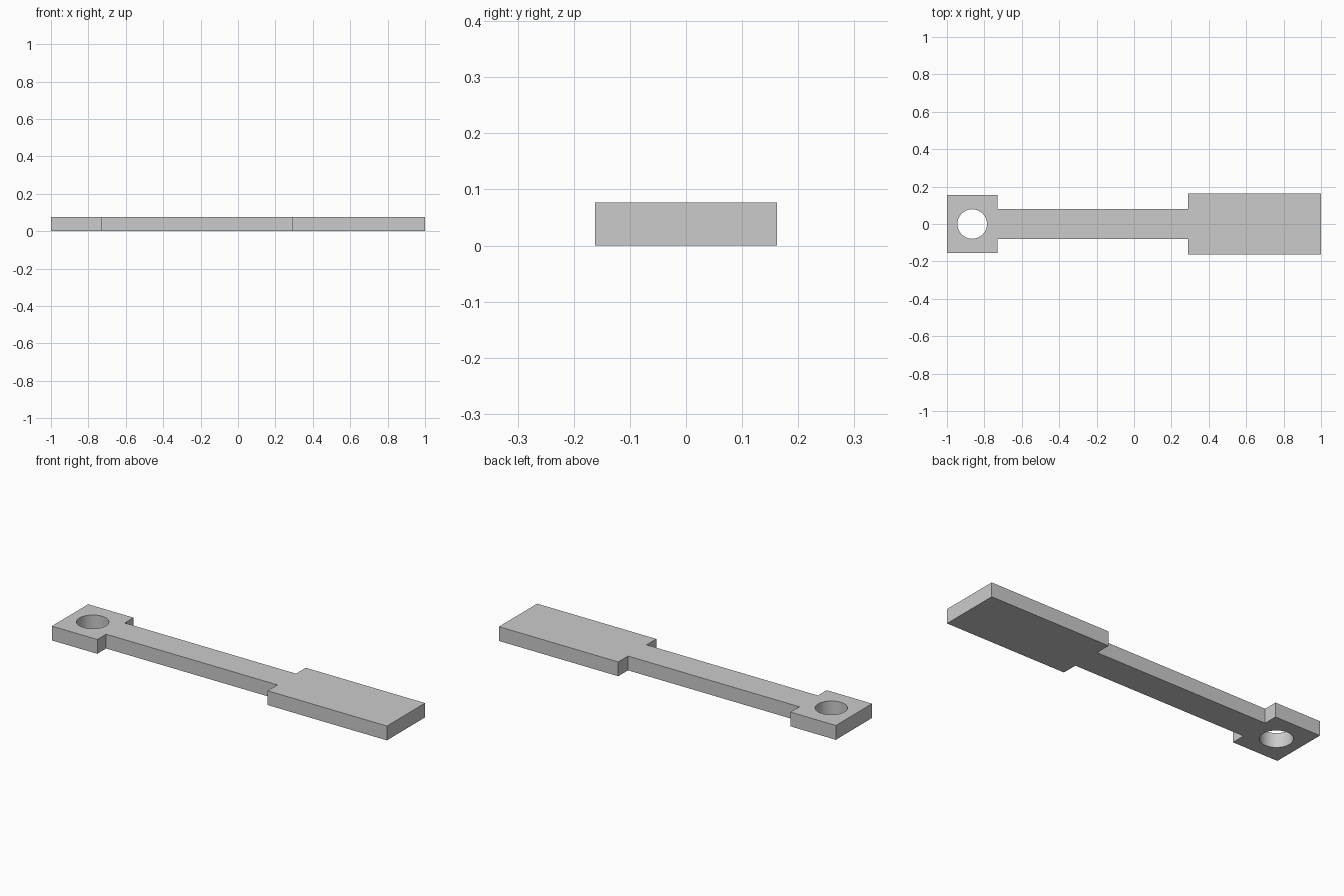
import bpy
import bmesh
import math

cube = bpy.data.objects.get("Cube")
if cube:
    bpy.data.objects.remove(cube, do_unlink=True)

THICK = 0.077

# Plain grey material
grey = bpy.data.materials.new("plain_grey")
grey.use_nodes = True
colour = (0.6, 0.6, 0.6, 1)
grey.diffuse_color = colour
grey.node_tree.nodes["Principled BSDF"].inputs["Base Color"].default_value = colour

# Flat handle: half outline mirrored across the long axis, then extruded
half = [(-1, 0.154), (-0.73, 0.154), (-0.73, 0.079),
        (0.29, 0.079), (0.29, 0.162), (1, 0.162)]
outline = half + [(x, -y) for x, y in reversed(half)]
bm = bmesh.new()
base = bm.faces.new([bm.verts.new((x, y, 0)) for x, y in outline])
ext = bmesh.ops.extrude_face_region(bm, geom=[base])
top = [v for v in ext["geom"] if isinstance(v, bmesh.types.BMVert)]
bmesh.ops.translate(bm, verts=top, vec=(0, 0, THICK))
bmesh.ops.recalc_face_normals(bm, faces=bm.faces)
mesh = bpy.data.meshes.new("handle_bar")
bm.to_mesh(mesh)
bm.free()
mesh.materials.append(grey)
bar = bpy.data.objects.new("handle_bar", mesh)
bpy.context.collection.objects.link(bar)

# Round hole through the small end
bpy.ops.mesh.primitive_cylinder_add(vertices=64, radius=0.079, depth=0.3,
                                    location=(-0.865, 0, THICK / 2))
cutter = bpy.context.object
cutter.name = "hole_cutter"
cutter.hide_render = True
cutter.data.materials.append(grey)

bpy.ops.object.select_all(action="DESELECT")
bar.select_set(True)
bpy.context.view_layer.objects.active = bar
cut = bar.modifiers.new("hole", "BOOLEAN")
cut.operation = "DIFFERENCE"
cut.solver = "EXACT"
cut.object = cutter
bpy.ops.object.modifier_apply(modifier=cut.name)
bpy.data.objects.remove(cutter, do_unlink=True)

# Smooth hole wall, sharp corners
bpy.ops.object.shade_smooth_by_angle(angle=math.radians(30))
